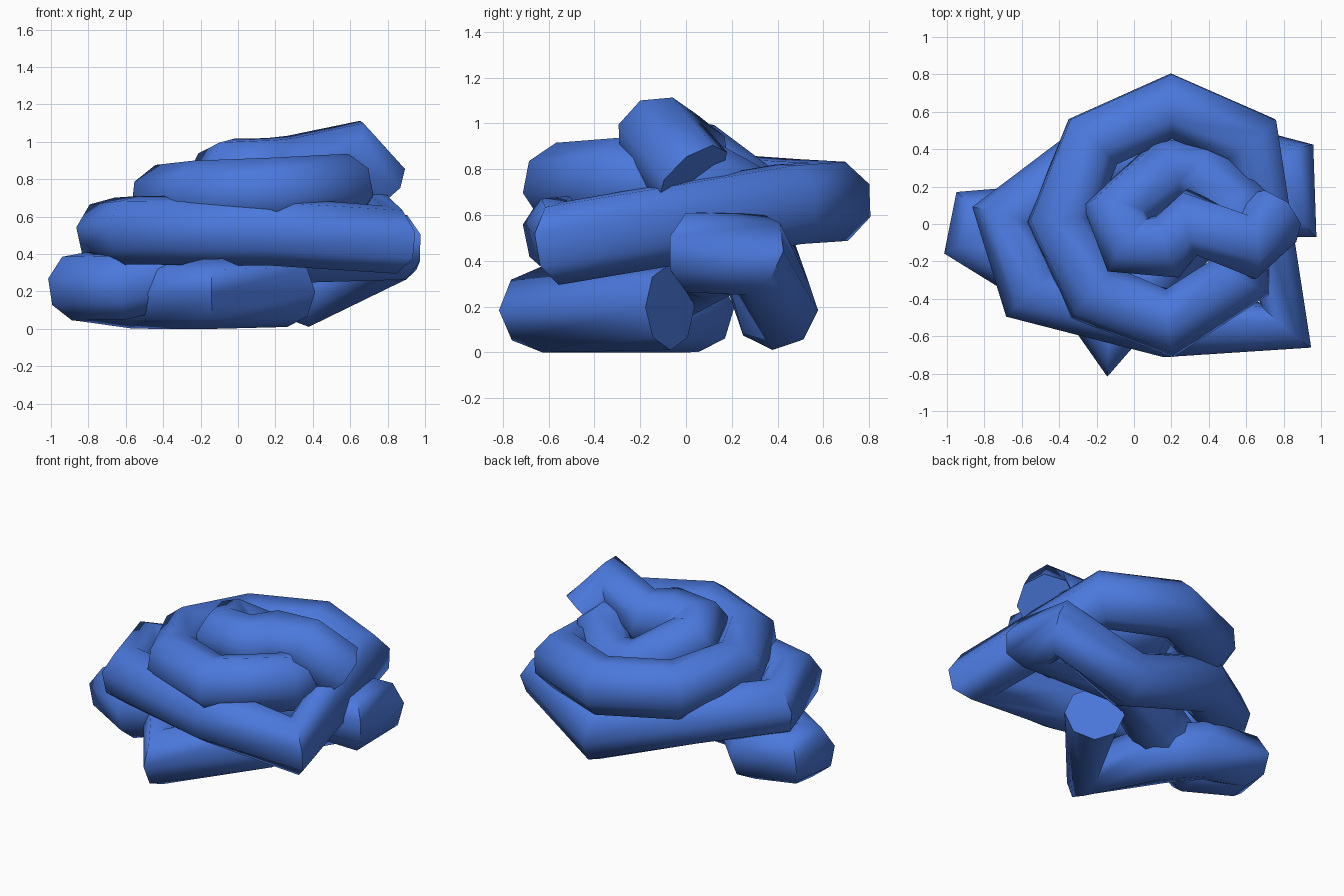
import bpy

# Centre line of the piled-up tube, from the bottom end to the top end
path = [
    # tail end, sharp corner and left-hand loop on the ground
    (0.26, -0.07, 0.20), (-0.13, -0.63, 0.19), (-0.36, -0.18, 0.19),
    (-0.55, 0.04, 0.19), (-0.83, 0.03, 0.23), (-0.85, -0.08, 0.23),
    # crossing strand through the middle, right-hand bend, back dip
    (-0.62, -0.21, 0.23), (-0.20, -0.06, 0.33), (0.15, 0.11, 0.42),
    (0.85, 0.05, 0.44), (0.82, 0.30, 0.43), (0.37, 0.39, 0.20),
    (-0.29, 0.30, 0.46),
    # second coil
    (-0.69, 0.03, 0.52), (-0.56, -0.36, 0.53), (0.18, -0.53, 0.525),
    (0.81, -0.54, 0.48),
    # third coil
    (0.62, 0.45, 0.65), (0.20, 0.63, 0.66), (-0.22, 0.44, 0.67),
    (-0.39, 0.02, 0.70), (-0.21, -0.37, 0.72), (0.19, -0.53, 0.735),
    (0.56, -0.29, 0.755),
    # inner coil and raised top end
    (0.55, 0.10, 0.73), (0.36, 0.27, 0.63), (0.17, 0.28, 0.65),
    (-0.09, 0.06, 0.82), (-0.03, -0.11, 0.84), (0.18, -0.12, 0.845),
    (0.31, 0.01, 0.86), (0.61, -0.12, 0.945), (0.73, 0.03, 0.77),
]

# Octagonal tube swept along the path
curve = bpy.data.curves.new("coiled_tube", 'CURVE')
curve.dimensions = '3D'
curve.bevel_depth = 0.187
curve.bevel_resolution = 2
curve.use_fill_caps = True
spline = curve.splines.new('POLY')
spline.points.add(len(path) - 1)
for point, co in zip(spline.points, path):
    point.co = (*co, 1)
tube = bpy.data.objects.new("coiled_tube", curve)
bpy.context.collection.objects.link(tube)
bpy.context.view_layer.objects.active = tube
tube.select_set(True)
bpy.ops.object.convert(target='MESH')
tube = bpy.context.object

# Rest on the ground
low = min(v.co.z for v in tube.data.vertices)
for v in tube.data.vertices:
    v.co.z -= low

# Smooth sides, flat end caps
bpy.ops.object.shade_smooth_by_angle(angle=1.1)

mat = bpy.data.materials.new("blue")
mat.diffuse_color = (0.07, 0.19, 0.72, 1)
tube.data.materials.clear()
tube.data.materials.append(mat)
